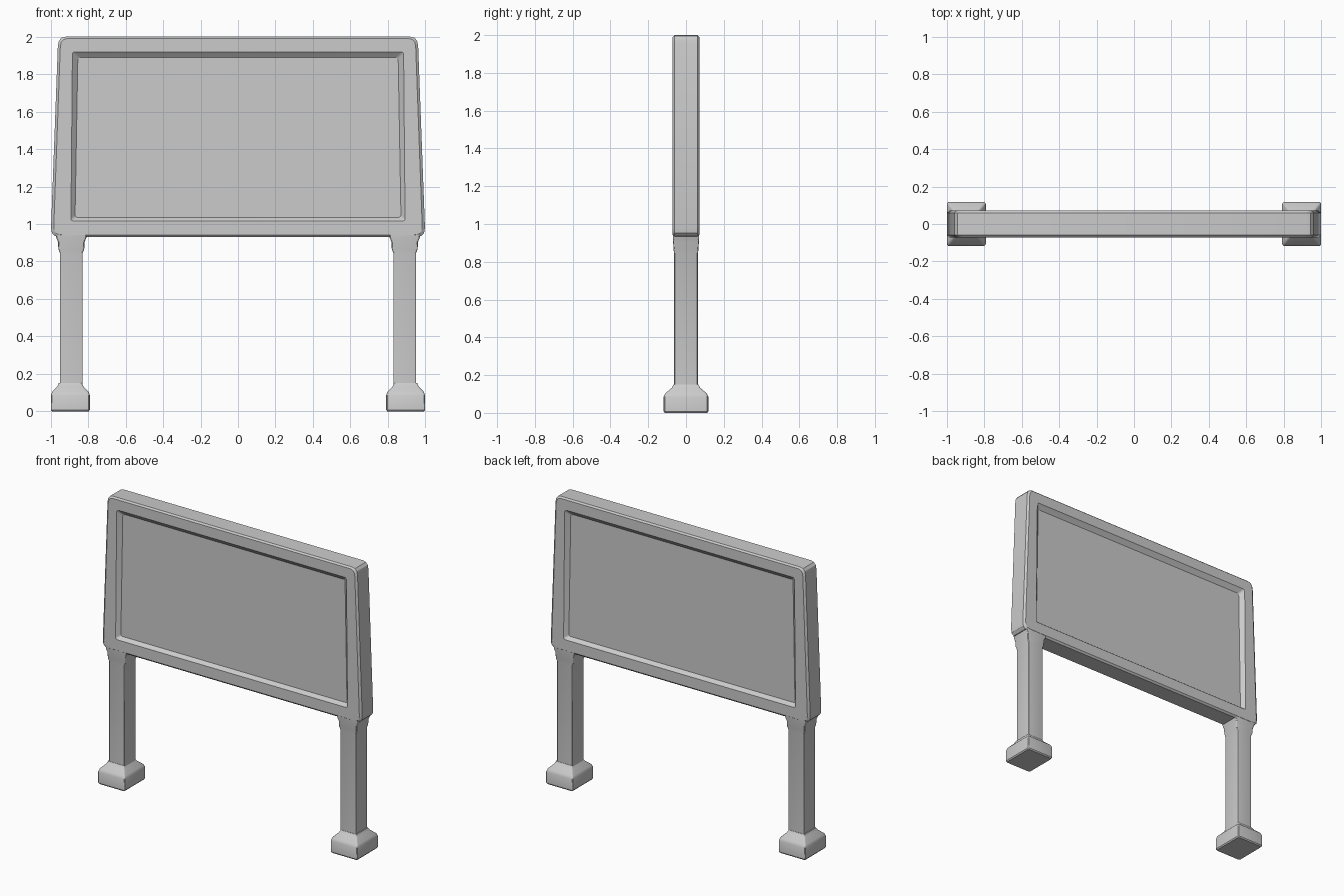
import bpy, bmesh, math
from mathutils import Vector

if "Cube" in bpy.data.objects:
    bpy.data.objects.remove(bpy.data.objects["Cube"])

grey = bpy.data.materials.new("light_grey")
grey.diffuse_color = (0.6, 0.6, 0.6, 1)
grey.use_nodes = True
grey.node_tree.nodes["Principled BSDF"].inputs["Base Color"].default_value = grey.diffuse_color


def rounded(corners, cuts, steps=3):
    """Round each 2D corner; cuts gives the (x, y) setback of each corner."""
    pts, n = [], len(corners)
    for i in range(n):
        p = Vector(corners[i])
        arms = []
        for q in (Vector(corners[i - 1]), Vector(corners[(i + 1) % n])):
            d = q - p
            k = cuts[i][0] if abs(d.x) > abs(d.y) else cuts[i][1]
            arms.append(p + d.normalized() * k)
        for s in range(steps + 1):
            t = s / steps
            pts.append(arms[0] * (1 - t) ** 2 + p * 2 * t * (1 - t) + arms[1] * t * t)
    return pts


def loft(name, rings):
    """Skin a stack of equal-length rings and cap both ends."""
    bm = bmesh.new()
    loops = [[bm.verts.new(p) for p in ring] for ring in rings]
    n = len(loops[0])
    for a, b in zip(loops, loops[1:]):
        for i in range(n):
            j = (i + 1) % n
            bm.faces.new((a[i], a[j], b[j], b[i]))
    bm.faces.new(loops[0][::-1])
    bm.faces.new(loops[-1])
    bmesh.ops.recalc_face_normals(bm, faces=bm.faces)
    me = bpy.data.meshes.new(name)
    bm.to_mesh(me)
    bm.free()
    me.materials.append(grey)
    for f in me.polygons:
        f.use_smooth = True
    me.set_sharp_from_angle(angle=math.radians(28))
    ob = bpy.data.objects.new(name, me)
    bpy.context.collection.objects.link(ob)
    return ob


# Tapered board frame with a shallow recessed panel on both faces
def board_ring(y, low, high, z0, z1, cut_low, cut_high):
    pts = rounded([(-low, z0), (low, z0), (high, z1), (-high, z1)],
                  [cut_low, cut_low, cut_high, cut_high])
    return [(p.x, y, p.y) for p in pts]


small = (0.015, 0.015)
half = [
    board_ring(-0.045, 0.870, 0.855, 1.035, 1.888, small, small),   # panel
    board_ring(-0.067, 0.888, 0.880, 1.020, 1.915, small, small),   # recess lip
    board_ring(-0.071, 0.892, 0.884, 1.016, 1.919, small, small),
    board_ring(-0.071, 0.985, 0.947, 0.942, 1.990, (0.045, 0.04), (0.035, 0.045)),
    board_ring(-0.060, 1.000, 0.960, 0.930, 2.000, (0.050, 0.05), (0.040, 0.050)),
]
back = [[(x, -y, z) for x, y, z in ring] for ring in reversed(half)]
loft("board_frame", half + back)


# Posts with flared collars, and tapered feet
def post_ring(cx, z, hx, hy, r):
    pts = rounded([(-hx, -hy), (hx, -hy), (hx, hy), (-hx, hy)], [(r, r)] * 4)
    return [(cx + p.x, p.y, z) for p in pts]


POST = [(0.10, 0.060, 0.063, 0.008), (0.845, 0.060, 0.063, 0.008),
        (0.865, 0.069, 0.066, 0.010), (0.905, 0.071, 0.068, 0.010),
        (0.925, 0.080, 0.070, 0.010), (0.955, 0.085, 0.070, 0.010)]
FOOT = [(0.0, 0.098, 0.112, 0.012), (0.008, 0.104, 0.118, 0.014),
        (0.085, 0.104, 0.118, 0.014), (0.103, 0.098, 0.110, 0.014),
        (0.132, 0.070, 0.076, 0.010), (0.150, 0.062, 0.065, 0.008)]
for side, label in ((-1, "left"), (1, "right")):
    cx = side * 0.890
    loft(label + "_post", [post_ring(cx, *r) for r in POST])
    loft(label + "_foot", [post_ring(side * 0.895, *r) for r in FOOT])
